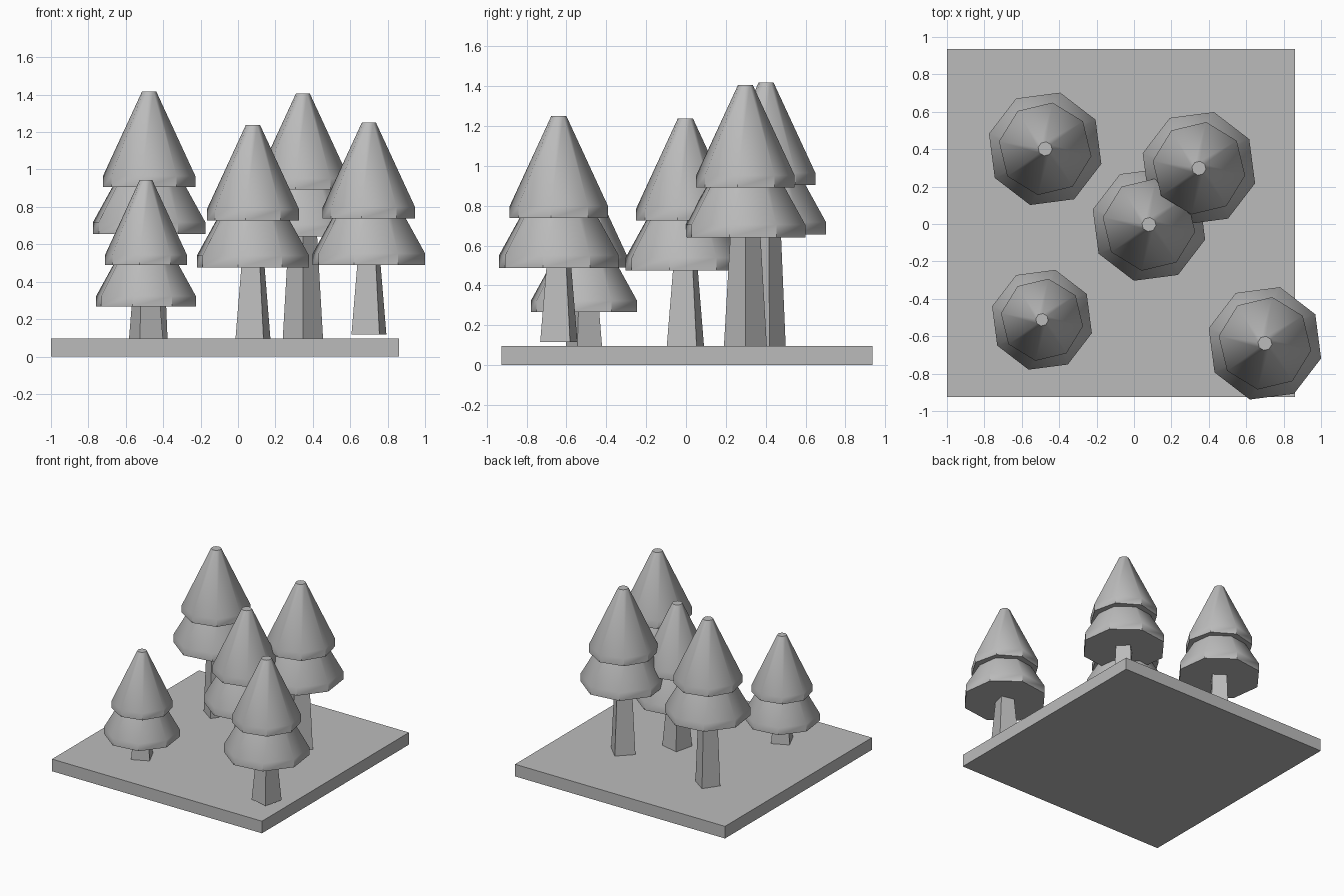
import bpy, bmesh, math

cube = bpy.data.objects.get("Cube")
if cube:
    bpy.data.objects.remove(cube, do_unlink=True)

grey = bpy.data.materials.new("plain grey")
grey.use_nodes = True
GREY = (0.5, 0.5, 0.5, 1)
grey.diffuse_color = GREY
grey.node_tree.nodes["Principled BSDF"].inputs["Base Color"].default_value = GREY


def lathe(name, profile, sides, turn, place, smooth=True):
    """Closed low-poly turned solid from (radius, height) points."""
    bm = bmesh.new()
    rings = []
    for r, z in profile:
        ring = []
        for i in range(sides):
            a = math.radians(turn) + math.tau * i / sides
            ring.append(bm.verts.new((r * math.cos(a), r * math.sin(a), z)))
        rings.append(ring)
    for low, high in zip(rings, rings[1:]):
        for i in range(sides):
            j = (i + 1) % sides
            bm.faces.new((low[i], low[j], high[j], high[i]))
    bm.faces.new(rings[0][::-1])
    bm.faces.new(rings[-1])
    mesh = bpy.data.meshes.new(name)
    bm.to_mesh(mesh)
    bm.free()
    mesh.materials.append(grey)
    obj = bpy.data.objects.new(name, mesh)
    obj.location = place
    bpy.context.collection.objects.link(obj)
    if smooth:
        bpy.ops.object.select_all(action="DESELECT")
        obj.select_set(True)
        bpy.context.view_layer.objects.active = obj
        bpy.ops.object.shade_smooth_by_angle(angle=math.radians(42))
    return obj


# Ground slab
half = 0.93 * math.sqrt(2)
lathe("ground_slab", [(half, 0), (half, 0.097)], 4, 45, (-0.07, 0.005, 0), False)

# Foliage tiers: a short upright rim below a cone
LOWER = [(0.311, 0), (0.311, 0.063), (0.09, 0.45)]
UPPER = [(0.25, 0.25), (0.25, 0.31), (0.038, 0.763)]


def tree(name, x, y, crown, size, foot, trunk_r, top_r, trunk_turn):
    lathe(name + "_trunk", [(trunk_r, foot), (top_r, crown + 0.02)],
          4, trunk_turn, (x, y, 0), False)
    for tier, profile, turn in (("lower", LOWER, 30), ("upper", UPPER, 36)):
        scaled = [(r * size, z * size) for r, z in profile]
        lathe(f"{name}_{tier}_foliage", scaled, 8, turn, (x, y, crown))


tree("back_right_tree", -0.475, 0.402, 0.655, 1, 0.09, 0.1, 0.075, 10)
tree("middle_tree", 0.08, -0.003, 0.476, 1, 0.095, 0.109, 0.071, 31)
tree("back_left_tree", 0.347, 0.298, 0.642, 1, 0.09, 0.108, 0.075, 0)
tree("front_right_tree", -0.492, -0.512, 0.267, 0.888, 0.09, 0.097, 0.08, 70)
tree("front_left_tree", 0.7, -0.638, 0.488, 1, 0.117, 0.109, 0.071, 31)
